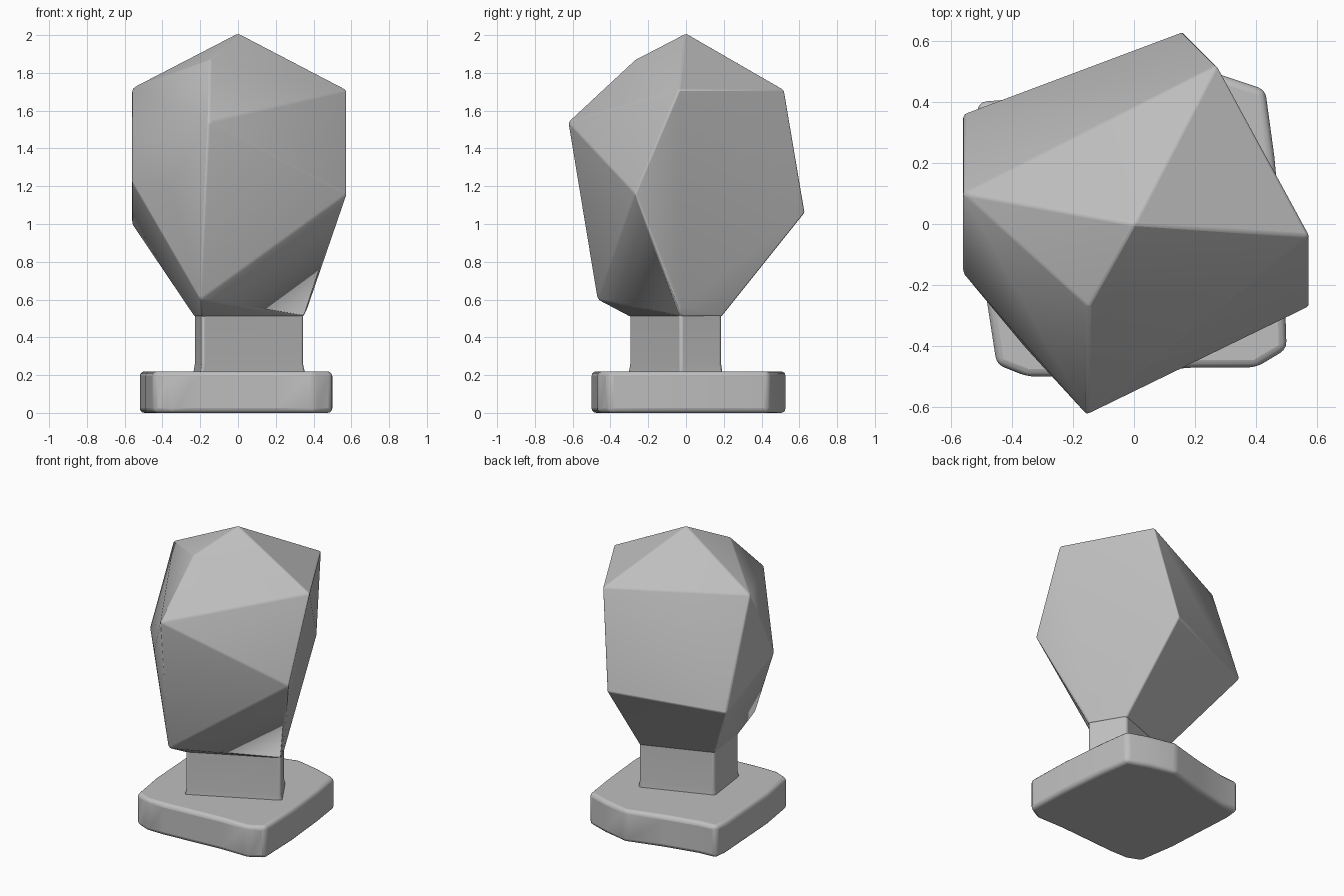
import bpy, bmesh, math
from mathutils import Vector

cube = bpy.data.objects.get("Cube")
if cube:
    bpy.data.objects.remove(cube, do_unlink=True)

stone = bpy.data.materials.new("grey stone")
stone.use_nodes = True
stone.diffuse_color = (0.52, 0.52, 0.52, 1)
bsdf = next(n for n in stone.node_tree.nodes if n.type == 'BSDF_PRINCIPLED')
bsdf.inputs["Base Color"].default_value = (0.52, 0.52, 0.52, 1)
bsdf.inputs["Roughness"].default_value = 0.8


def finish(name, bm, bevel):
    """Turn a bmesh into a softly bevelled, smooth shaded object."""
    bmesh.ops.recalc_face_normals(bm, faces=bm.faces)
    mesh = bpy.data.meshes.new(name)
    bm.to_mesh(mesh)
    bm.free()
    obj = bpy.data.objects.new(name, mesh)
    bpy.context.collection.objects.link(obj)
    mesh.materials.append(stone)
    mod = obj.modifiers.new("soft edges", 'BEVEL')
    mod.width = bevel
    mod.segments = 3
    mod.limit_method = 'ANGLE'
    mod.angle_limit = math.radians(20)
    bpy.ops.object.select_all(action='DESELECT')
    obj.select_set(True)
    bpy.context.view_layer.objects.active = obj
    bpy.ops.object.shade_smooth_by_angle(angle=math.radians(35))
    return obj


def loft(name, outline, rings, bevel):
    """Stack scaled copies of an outline: rings are (height, scale)."""
    bm = bmesh.new()
    centre = sum((Vector(p) for p in outline), Vector((0, 0))) / len(outline)
    loops = []
    for z, s in rings:
        pts = [centre + (Vector(p) - centre) * s for p in outline]
        loops.append([bm.verts.new((p.x, p.y, z)) for p in pts])
    n = len(outline)
    for low, high in zip(loops, loops[1:]):
        for i in range(n):
            j = (i + 1) % n
            bm.faces.new((low[i], low[j], high[j], high[i]))
    bm.faces.new(loops[0][::-1])
    bm.faces.new(loops[-1])
    return finish(name, bm, bevel)


# Base plate with a slightly irregular outline
plate = [(-0.45, -0.46), (-0.35, -0.5), (-0.22, -0.5), (0.2, -0.47),
         (0.4, -0.47), (0.5, -0.41), (0.49, -0.1), (0.46, 0.22),
         (0.43, 0.44), (0.28, 0.49), (0.1, 0.53), (-0.15, 0.46),
         (-0.38, 0.41), (-0.51, 0.4), (-0.52, 0.3), (-0.49, -0.2)]
loft("base_plate", plate, [(0, 1), (0.22, 1)], 0.025)

# Four sided neck, flared where it meets the plate
neck = [(-0.19, -0.3), (0.35, -0.03), (0.22, 0.19), (-0.23, 0.02)]
loft("neck", neck, [(0.2, 1.04), (0.26, 1), (0.6, 1)], 0.015)

# Faceted head: hull around its corner points
corners = {
    "apex": (0, 0, 2.01),
    "front_ridge": (-0.15, -0.27, 1.87),
    "front_tip": (-0.155, -0.625, 1.54),
    "left_low": (0.575, -0.27, 1.16),
    "left_high": (0.575, -0.04, 1.71),
    "back_high": (0.27, 0.52, 1.71),
    "back_low": (0.16, 0.63, 1.06),
    "right_back": (-0.56, 0.36, 1.0),
    "right_high": (-0.56, 0.1, 1.72),
    "right_bulge": (-0.56, -0.16, 1.22),
    "right_front": (-0.36, -0.4, 1.2),
    "front_low": (-0.2, -0.47, 0.6),
    "left_foot": (0.37, -0.03, 0.56),
}
bm = bmesh.new()
for p in corners.values():
    bm.verts.new(p)
for x, y in neck:
    bm.verts.new((x, y, 0.51))
result = bmesh.ops.convex_hull(bm, input=bm.verts)
loose = [v for v in bm.verts if not v.link_faces]
bmesh.ops.delete(bm, geom=loose, context='VERTS')
bmesh.ops.dissolve_limit(bm, angle_limit=math.radians(4),
                         verts=bm.verts, edges=bm.edges)
finish("faceted_head", bm, 0.025)
